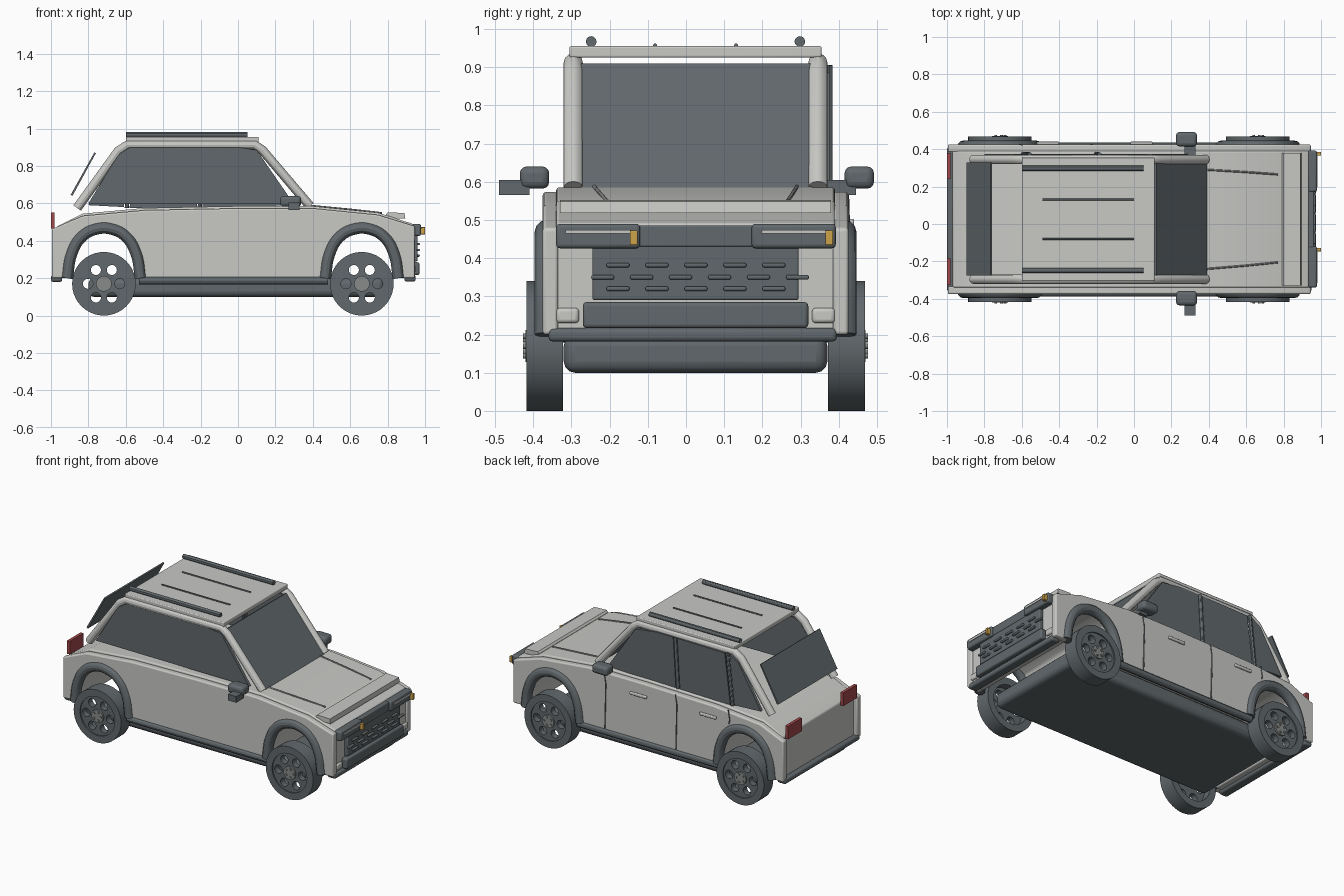
import bpy, bmesh, math
from mathutils import Vector

if "Cube" in bpy.data.objects:
    bpy.data.objects.remove(bpy.data.objects["Cube"])

C = 0.025  # centre line of the car body


def material(name, r, g, b):
    m = bpy.data.materials.new(name)
    m.use_nodes = True
    m.diffuse_color = (r, g, b, 1)
    m.node_tree.nodes["Principled BSDF"].inputs["Base Color"].default_value = (r, g, b, 1)
    return m


PAINT = material("light grey paint", 0.58, 0.58, 0.56)
DARK = material("dark slate", 0.12, 0.14, 0.15)
RED = material("tail red", 0.36, 0.065, 0.07)
AMBER = material("amber", 0.62, 0.37, 0.07)
METAL = material("hub grey", 0.25, 0.26, 0.26)


def finish(ob, mat, bevel=0, smooth=True):
    ob.data.materials.clear()
    ob.data.materials.append(mat)
    if bevel:
        b = ob.modifiers.new("bevel", 'BEVEL')
        b.width, b.segments, b.limit_method = bevel, 3, 'ANGLE'
    if smooth:
        bpy.ops.object.select_all(action='DESELECT')
        ob.select_set(True)
        bpy.context.view_layer.objects.active = ob
        bpy.ops.object.shade_smooth_by_angle()
    return ob


def link(name, data):
    ob = bpy.data.objects.new(name, data)
    bpy.context.collection.objects.link(ob)
    return ob


def box(name, x, y, z, mat, bevel=0):
    """Box given by its (low, high) range on each axis."""
    bm = bmesh.new()
    bmesh.ops.create_cube(bm, size=1)
    for v in bm.verts:
        v.co = [a + (b - a) * (c + 0.5) for (a, b), c in zip((x, y, z), v.co)]
    me = bpy.data.meshes.new(name)
    bm.to_mesh(me)
    bm.free()
    return finish(link(name, me), mat, bevel)


def prism(name, pts, y0, y1, mat, bevel=0):
    """Side outline in x, z drawn out from y0 to y1."""
    bm = bmesh.new()
    face = bm.faces.new([bm.verts.new((x, y0, z)) for x, z in pts])
    out = bmesh.ops.extrude_face_region(bm, geom=[face])["geom"]
    for v in out:
        if isinstance(v, bmesh.types.BMVert):
            v.co.y = y1
    bmesh.ops.recalc_face_normals(bm, faces=bm.faces)
    me = bpy.data.meshes.new(name)
    bm.to_mesh(me)
    bm.free()
    return finish(link(name, me), mat, bevel)


def to_mesh(ob, mat):
    bpy.ops.object.select_all(action='DESELECT')
    ob.select_set(True)
    bpy.context.view_layer.objects.active = ob
    bpy.ops.object.convert(target='MESH')
    return finish(bpy.context.object, mat)


def tube(name, pts, r, mat, curved=False):
    cu = bpy.data.curves.new(name, 'CURVE')
    cu.dimensions, cu.bevel_depth, cu.bevel_resolution = '3D', r, 4
    cu.use_fill_caps, cu.resolution_u = True, 6
    s = cu.splines.new('BEZIER' if curved else 'POLY')
    if curved:
        s.bezier_points.add(len(pts) - 1)
        for p, co in zip(s.bezier_points, pts):
            p.co = co
            p.handle_left_type = p.handle_right_type = 'AUTO'
    else:
        s.points.add(len(pts) - 1)
        for p, co in zip(s.points, pts):
            p.co = (*co, 1)
    return to_mesh(link(name, cu), mat)


def disc(name, centre, circles, depth, mat):
    """Upright disc facing y; the first circle is the rim, the rest are holes."""
    cu = bpy.data.curves.new(name, 'CURVE')
    cu.dimensions, cu.fill_mode, cu.extrude = '2D', 'BOTH', depth / 2
    for cx, cz, r in circles:
        n = 40 if r > 0.05 else 16
        s = cu.splines.new('POLY')
        s.points.add(n - 1)
        s.use_cyclic_u = True
        for i, p in enumerate(s.points):
            a = math.tau * i / n
            p.co = (cx + r * math.cos(a), cz + r * math.sin(a), 0, 1)
    ob = link(name, cu)
    ob.location = centre
    ob.rotation_euler.x = math.pi / 2
    return to_mesh(ob, mat)


# wheel arch line, relative to the arch centre
ARCH = [(-0.187, 0.2), (-0.165, 0.33), (-0.115, 0.42), (-0.04, 0.463),
        (0.04, 0.463), (0.115, 0.42), (0.165, 0.33), (0.187, 0.2)]
REAR, FRONT = -0.717, 0.662


def outline(rear, nose, drop):
    top = [(nose, 0.49), (0.75, 0.55), (0.4, 0.585), (0, 0.585), (-0.5, 0.575), (-0.83, 0.545), (rear, 0.475)]
    bottom = [(rear, 0.2)] + [(REAR + x, z) for x, z in ARCH] + [(FRONT + x, z) for x, z in ARCH] + [(nose, 0.2)]
    return [(x, z - drop) for x, z in top] + bottom


# body core, and outer sides that stand proud of the tail panel
prism("body_core", outline(-0.97, 0.935, 0), C - 0.365, C + 0.365, PAINT, 0.008)
for side, tag in ((-1, "right"), (1, "left")):
    prism(tag + "_body_side", outline(-0.995, 0.945, 0.012), C + side * 0.36, C + side * 0.4, PAINT, 0.008)
    tube(tag + "_sill", [(-0.53, C + side * 0.39, 0.187), (0.48, C + side * 0.39, 0.187)], 0.022, DARK)
box("underfloor", (-0.8, 0.78), (C - 0.345, C + 0.345), (0.1, 0.2), DARK, 0.03)

# wheels and arch flares
for side, tag in ((-1, "right"), (1, "left")):
    for cx, end in ((REAR, "rear"), (FRONT, "front")):
        name = end + "_" + tag
        tube(name + "_arch_flare", [(cx + x * 1.05, C + side * 0.39, z) for x, z in ARCH], 0.031, DARK, True)
        at = lambda d: (cx, C + side * d, 0.17)
        disc(name + "_tyre", at(0.395), [(0, 0, 0.17), (0, 0, 0.125)], 0.096, DARK)
        holes = [(0.085 * math.cos(k * math.pi / 3), 0.085 * math.sin(k * math.pi / 3), 0.027) for k in range(6)]
        disc(name + "_rim", at(0.415), [(0, 0, 0.126)] + holes, 0.04, DARK)
        disc(name + "_hub", at(0.43), [(0, 0, 0.042)], 0.03, METAL)
        for k in range(5):
            a = math.tau * k / 5
            disc(name + "_bolt", at(0.445), [(0.027 * math.cos(a), 0.027 * math.sin(a), 0.007)], 0.012, METAL)

# cabin frame, roof, rails and ribs
for y, tag in ((C - 0.32, "right"), (C + 0.32, "left")):
    tube(tag + "_cabin_frame", [(-0.86, y, 0.575), (-0.64, y, 0.88), (-0.59, y, 0.912),
                                (0.09, y, 0.912), (0.13, y, 0.885), (0.385, y, 0.585)], 0.025, PAINT)
box("roof", (-0.6, 0.11), (C - 0.33, C + 0.33), (0.925, 0.955), PAINT, 0.005)
for s in (-1, 1):
    tube("roof_rail", [(-0.6, C + s * 0.273, 0.967), (0.05, C + s * 0.273, 0.967)], 0.014, DARK)
    tube("roof_rib", [(-0.49, C + s * 0.106, 0.957), (0, C + s * 0.106, 0.957)], 0.005, DARK)

# glass
prism("windscreen", [(0.39, 0.585), (0.12, 0.91), (0.108, 0.905), (0.375, 0.58)], C - 0.3, C + 0.305, DARK)
prism("tail_glass", [(-0.895, 0.645), (-0.768, 0.872), (-0.76, 0.868), (-0.885, 0.64)], C - 0.3, C + 0.305, DARK)
prism("right_window", [(-0.8, 0.6), (-0.64, 0.86), (-0.58, 0.898), (-0.05, 0.906), (0.1, 0.885), (0.3, 0.595)],
      -0.315, -0.295, DARK)
panes = {"front": [(-0.19, 0.575), (-0.17, 0.905), (-0.05, 0.905), (0.1, 0.885), (0.3, 0.59)],
         "middle": [(-0.58, 0.575), (-0.54, 0.9), (-0.2, 0.905), (-0.22, 0.575)],
         "rear": [(-0.8, 0.59), (-0.64, 0.86), (-0.575, 0.9), (-0.61, 0.58)]}
for tag, pts in panes.items():
    prism("left_" + tag + "_window", pts, 0.355, 0.375, DARK)
for low, high in ((-0.205, -0.185), (-0.595, -0.558)):
    tube("left_window_post", [(low, 0.373, 0.575), (high, 0.373, 0.905)], 0.011, DARK)

# left door seams and handles
for x in (0.29, -0.22, -0.6):
    z = 0.48 if x < -0.5 else 0.21
    tube("door_seam", [(x, C + 0.398, 0.565), (x - 0.012, C + 0.4, 0.5), (x - 0.005, C + 0.4, z)], 0.004, DARK)
for x in (0.04, -0.46):
    box("door_handle", (x - 0.06, x + 0.06), (C + 0.4, C + 0.415), (0.485, 0.503), PAINT, 0.005)

# mirrors with their arms
for y, arm, tag in ((-0.435, -0.49, "right"), (0.415, 0.365, "left")):
    box(tag + "_mirror", (0.225, 0.337), (y, y + 0.077), (0.582, 0.64), DARK, 0.018)
    box(tag + "_mirror_arm", (0.27, 0.33), (arm, arm + 0.08), (0.565, 0.605), DARK)

# bonnet lip and creases
prism("bonnet_lip", [(0.79, 0.54), (0.8, 0.552), (0.89, 0.548), (0.895, 0.518), (0.8, 0.52)],
      C - 0.355, C + 0.355, PAINT)
for y0, y1 in ((0.29, 0.265), (-0.24, -0.205)):
    tube("bonnet_crease", [(0.39, y0, 0.587), (0.6, (y0 + y1) / 2, 0.567), (0.77, y1, 0.548)], 0.005, METAL)

# nose: grille, lamps, lower plate and bumper
box("grille", (0.93, 0.96), (-0.245, 0.295), (0.29, 0.435), DARK, 0.006)
for row, z in enumerate((0.382, 0.35, 0.32)):
    for k in range(5 + row % 2):
        y = -0.178 + 0.102 * k - 0.04 * (row % 2)
        box("grille_slat", (0.955, 0.972), (y - 0.03, y + 0.03), (z - 0.006, z + 0.006), DARK, 0.005)
box("lamp_bar", (0.93, 0.962), (-0.14, 0.19), (0.43, 0.486), DARK, 0.005)
for y in (-0.34, 0.172):
    box("head_lamp", (0.93, 0.978), (y, y + 0.22), (0.426, 0.49), DARK, 0.01)
    box("lamp_strip", (0.975, 0.982), (y + 0.025, y + 0.2), (0.464, 0.474), PAINT)
    box("indicator", (0.96, 1.0), (y + 0.193, y + 0.213), (0.434, 0.473), AMBER, 0.003)
box("lower_plate", (0.93, 0.97), (-0.27, 0.32), (0.217, 0.285), DARK, 0.01)
for s in (-1, 1):
    box("nose_corner", (0.93, 0.95), (C + s * 0.335 - 0.03, C + s * 0.335 + 0.03), (0.23, 0.27), PAINT, 0.01)
box("front_bumper", (0.89, 0.95), (C - 0.385, C + 0.37), (0.182, 0.217), DARK, 0.012)

# tail: bumper and lights
box("rear_bumper", (-1.0, -0.94), (C - 0.385, C + 0.385), (0.18, 0.215), DARK, 0.012)
for y in (C - 0.28, C + 0.285):
    box("tail_light", (-1.0, -0.98), (y - 0.07, y + 0.07), (0.465, 0.55), RED)
